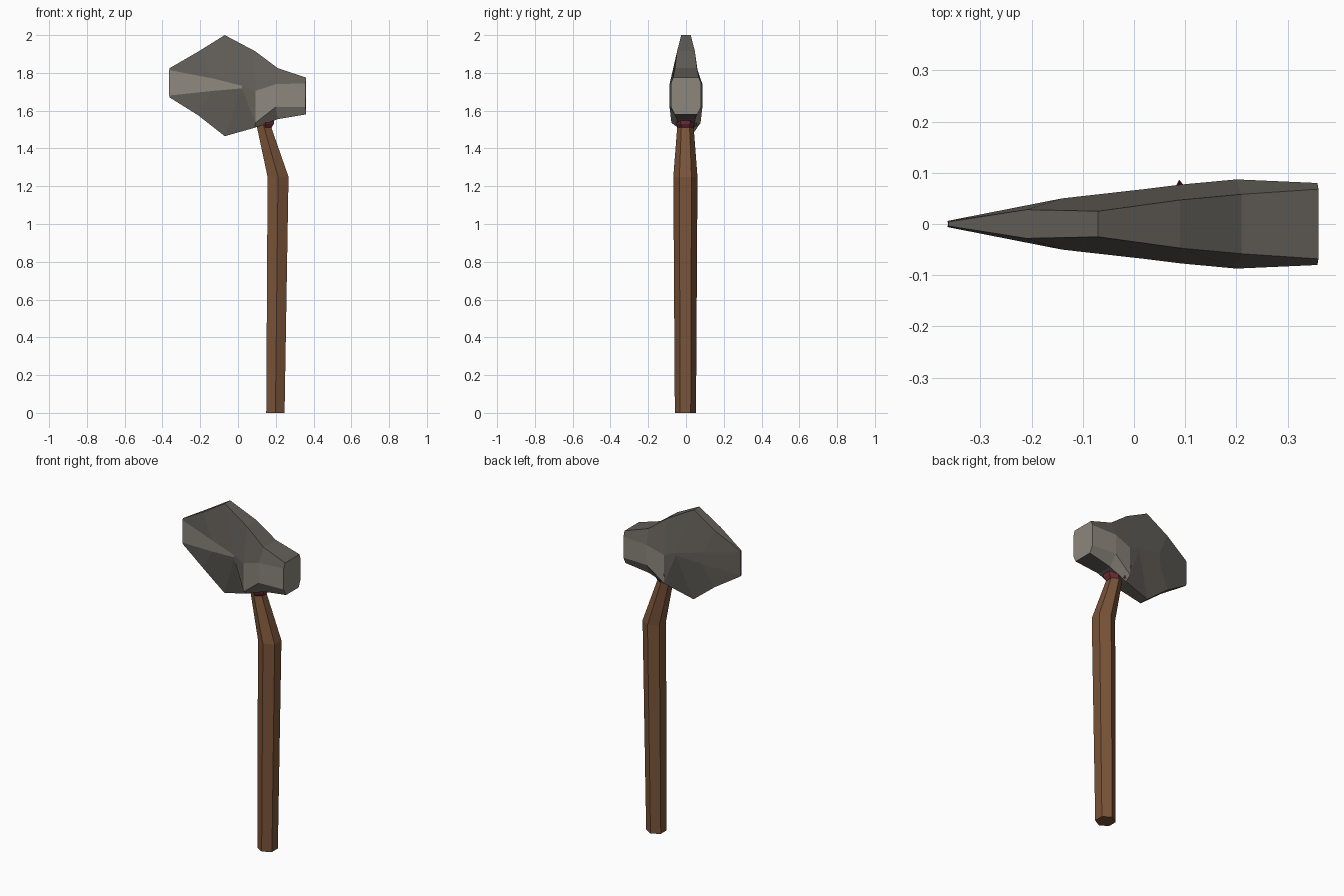
import bpy, math

if "Cube" in bpy.data.objects:
    bpy.data.objects.remove(bpy.data.objects["Cube"])

def material(name, rgb):
    m = bpy.data.materials.new(name)
    m.diffuse_color = (*rgb, 1)
    m.use_nodes = True
    m.node_tree.nodes["Principled BSDF"].inputs["Base Color"].default_value = m.diffuse_color
    return m

wood = material("brown wood", (0.195, 0.088, 0.041))
stone = material("dark stone", (0.125, 0.115, 0.100))
chipped = material("light chipped stone", (0.265, 0.243, 0.205))
cloth = material("red binding", (0.155, 0.025, 0.036))

def make_object(name, verts, faces, mats):
    me = bpy.data.meshes.new(name)
    me.from_pydata(verts, [], faces)
    for m in mats:
        me.materials.append(m)
    ob = bpy.data.objects.new(name, me)
    bpy.context.collection.objects.link(ob)
    return me

def loft(n, count):
    """Quads between rings, then the two end caps."""
    faces = []
    for s in range(count - 1):
        for i in range(n):
            j = (i + 1) % n
            faces.append((s*n + i, s*n + j, (s+1)*n + j, (s+1)*n + i))
    faces.append(tuple(reversed(range(n))))
    faces.append(tuple(range((count-1)*n, count*n)))
    return faces

def hex_rod(name, rings, mat):
    verts = []
    for x, z, r in rings:
        for i in range(6):
            a = math.radians(90 + 60*i)
            verts.append((x + r*math.cos(a), -0.003 + r*math.sin(a), z))
    make_object(name, verts, loft(6, len(rings)), [mat])

# Bent six-sided handle and its binding
hex_rod("handle", [(0.198, 0, 0.056), (0.212, 1.25, 0.064),
                   (0.136, 1.52, 0.043), (0.130, 1.6, 0.04)], wood)
hex_rod("binding", [(0.143, 1.51, 0.040), (0.146, 1.53, 0.050), (0.146, 1.58, 0.052)], cloth)

# Axe head: eight-sided sections from cutting edge to hammer end
# rim x, top z, top half width, bottom z, bottom half width,
# cheek x, cheek upper z, cheek lower z, cheek half width
sections = [
    (-0.362, 1.825, 0.004, 1.67, 0.004, -0.364, 1.815, 1.68, 0.006),
    (-0.210, 1.913, 0.028, 1.575, 0.028, -0.140, 1.772, 1.704, 0.050),
    (-0.070, 2.000, 0.025, 1.465, 0.028, 0.020, 1.732, 1.718, 0.068),
    (0.090, 1.915, 0.047, 1.510, 0.042, 0.092, 1.705, 1.535, 0.077),
    (0.210, 1.825, 0.058, 1.555, 0.048, 0.200, 1.740, 1.620, 0.087),
    (0.360, 1.775, 0.068, 1.580, 0.060, 0.358, 1.745, 1.620, 0.080),
]
verts = []
for rx, t, tw, b, bw, cx, u, l, cw in sections:
    verts += [(rx, tw, t), (rx, -tw, t), (cx, -cw, u), (cx, -cw, l),
              (rx, -bw, b), (rx, bw, b), (cx, cw, l), (cx, cw, u)]
faces = [tuple(reversed(f)) for f in loft(8, len(sections))]
head = make_object("axe_head", verts, [tuple(reversed(f)) for f in faces], [stone, chipped])

# Lighter stone: front bevel, sides of the hammer end and its striking face
for k, f in enumerate(head.polygons):
    sec, side = divmod(k, 8)
    bevel = sec in (0, 1) and side == 2
    hammer = sec in (3, 4) and side in (2, 3, 5, 6)
    f.material_index = int(bevel or hammer or k == len(head.polygons) - 1)

# Frayed binding tip at the back
make_object("binding_tip",
            [(0.07, 0.052, 1.52), (0.12, 0.052, 1.52), (0.088, 0.086, 1.60), (0.095, 0.03, 1.53)],
            [(0, 2, 1), (0, 3, 2), (1, 2, 3), (0, 1, 3)], [cloth])

# Make all normals point outward
import bmesh
for ob in bpy.context.collection.objects:
    bm = bmesh.new()
    bm.from_mesh(ob.data)
    bmesh.ops.recalc_face_normals(bm, faces=bm.faces)
    bm.to_mesh(ob.data)
    bm.free()
